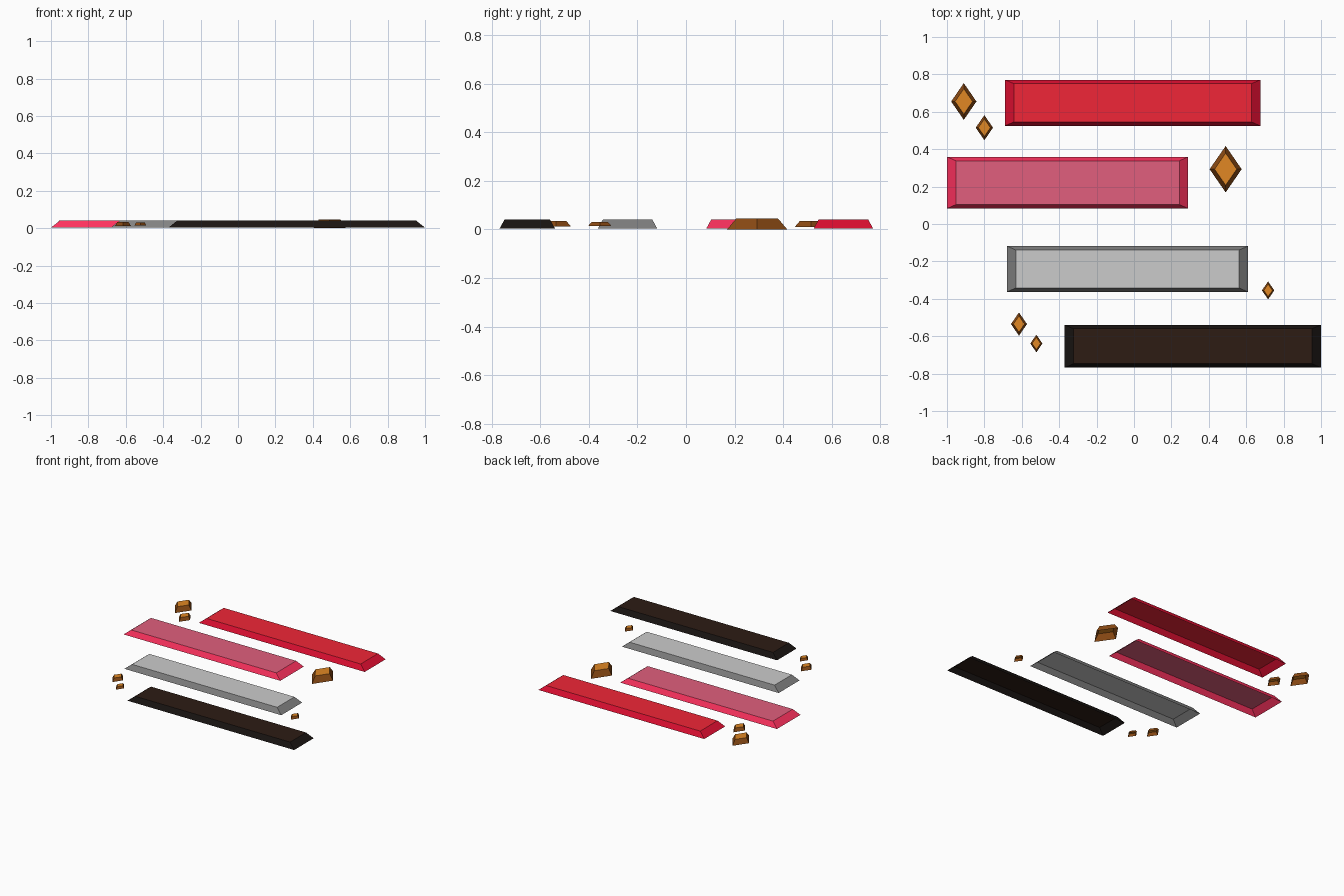
import bpy

if "Cube" in bpy.data.objects:
    bpy.data.objects.remove(bpy.data.objects["Cube"])


def mat(name, rgb):
    # 0-255 display colour converted to linear
    m = bpy.data.materials.new(name)
    lin = [((c / 255 + 0.055) / 1.055) ** 2.4 if c > 10 else c / 255 / 12.92 for c in rgb]
    m.diffuse_color = (*lin, 1)
    m.use_nodes = True
    m.node_tree.nodes["Principled BSDF"].inputs["Base Color"].default_value = m.diffuse_color
    return m


def open_frustum(name, bottom, top, z0, z1, side_mat, top_mat):
    # four sloped sides and a flat lid, hollow underneath
    verts = [(x, y, z0) for x, y in bottom] + [(x, y, z1) for x, y in top]
    faces = [(i, (i + 1) % 4, (i + 1) % 4 + 4, i + 4) for i in range(4)] + [(4, 5, 6, 7)]
    me = bpy.data.meshes.new(name)
    me.from_pydata(verts, [], faces)
    me.materials.append(side_mat)
    me.materials.append(top_mat)
    me.polygons[4].material_index = 1
    ob = bpy.data.objects.new(name, me)
    bpy.context.collection.objects.link(ob)
    return ob


def rect(x0, x1, y0, y1, dx=0.0, dy=0.0):
    return [(x0 + dx, y0 + dy), (x1 - dx, y0 + dy), (x1 - dx, y1 - dy), (x0 + dx, y1 - dy)]


def rhombus(cx, cy, r):
    return [(cx, cy - r), (cx + 0.69 * r, cy), (cx, cy + r), (cx - 0.69 * r, cy)]


# Long bevelled bars: x range, y range, side colour, top colour
bars = {
    "red_bar": ((-0.69, 0.675, 0.525, 0.771), (225, 15, 50), (240, 38, 55)),
    "pink_bar": ((-1.0, 0.29, 0.083, 0.359), (255, 50, 95), (225, 95, 125)),
    "grey_bar": ((-0.68, 0.61, -0.363, -0.118), (130, 130, 130), (200, 200, 200)),
    "dark_bar": ((-0.372, 1.0, -0.768, -0.539), (25, 20, 18), (45, 28, 20)),
}
for name, (box, side, top) in bars.items():
    open_frustum(name, rect(*box), rect(*box, 0.048, 0.021), 0.003, 0.041,
                 mat(name + "_side", side), mat(name + "_top", top))

# Diamond studs: centre and half length; height scales with size about one level
brown = mat("stud_side", (140, 75, 20))
amber = mat("stud_top", (225, 135, 35))
studs = [(-0.91, 0.655, 0.098), (-0.80, 0.515, 0.067), (0.49, 0.293, 0.124),
         (0.717, -0.355, 0.048), (-0.615, -0.535, 0.062), (-0.522, -0.639, 0.047)]
for i, (x, y, r) in enumerate(studs, 1):
    h = 0.183 * r
    open_frustum(f"diamond_stud_{i}", rhombus(x, y, r), rhombus(x, y, 0.69 * r),
                 0.0227 - h, 0.0227 + h, brown, amber)
